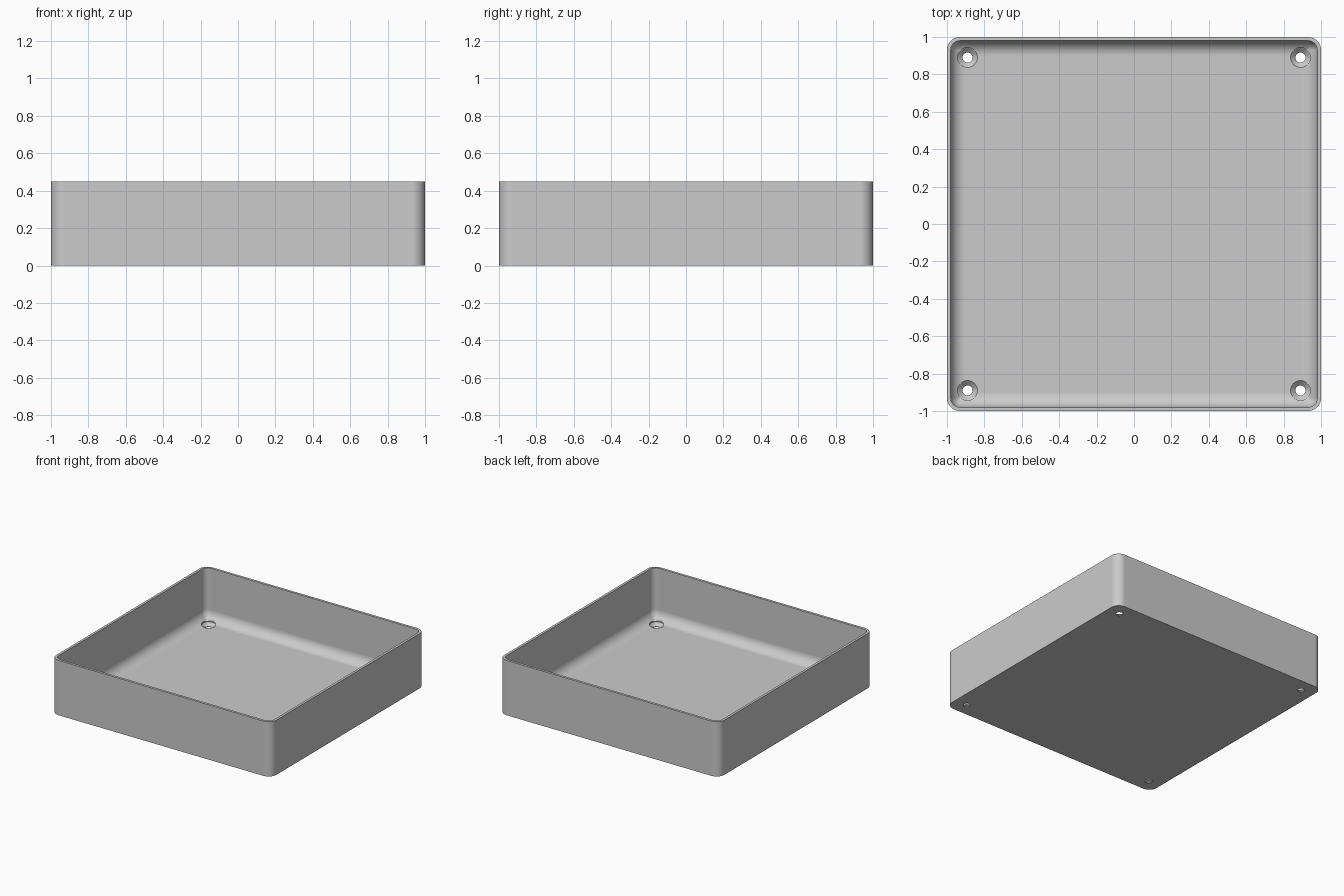
import bpy
import bmesh
from math import cos, sin, pi, radians

cube = bpy.data.objects.get("Cube")
if cube:
    bpy.data.objects.remove(cube, do_unlink=True)

HEIGHT, FLOOR, WALL = 0.45, 0.03, 0.02
CORNER, FILLET = 0.07, 0.08
HOLE_POS, HOLE_R, SINK_R = 0.89, 0.027, 0.053
ARC = 10

grey = bpy.data.materials.new("light grey")
grey.use_nodes = True
colour = (0.6, 0.6, 0.6, 1)
grey.diffuse_color = colour
grey.node_tree.nodes["Principled BSDF"].inputs["Base Color"].default_value = colour


def make_object(name, bm):
    bmesh.ops.recalc_face_normals(bm, faces=bm.faces[:])
    mesh = bpy.data.meshes.new(name)
    bm.to_mesh(mesh)
    bm.free()
    mesh.materials.append(grey)
    obj = bpy.data.objects.new(name, mesh)
    bpy.context.collection.objects.link(obj)
    return obj


def bridge(bm, a, b):
    n = len(a)
    for i in range(n):
        j = (i + 1) % n
        bm.faces.new((a[i], a[j], b[j], b[i]))


def loft(bm, rings):
    """Skin a stack of point rings and cap both ends."""
    loops = [[bm.verts.new(p) for p in ring] for ring in rings]
    for a, b in zip(loops, loops[1:]):
        bridge(bm, a, b)
    bm.faces.new(loops[0])
    bm.faces.new(loops[-1])


def rounded_square(inset, z):
    r = max(CORNER - inset, 0.01)
    c = 1 - inset - r
    points = []
    for k, (sx, sy) in enumerate(((1, 1), (-1, 1), (-1, -1), (1, -1))):
        for i in range(ARC + 1):
            a = (k + i / ARC) * pi / 2
            points.append((sx * c + r * cos(a), sy * c + r * sin(a), z))
    return points


def circle(x, y, r, z, n=40):
    return [(x + r * cos(2 * pi * i / n), y + r * sin(2 * pi * i / n), z)
            for i in range(n)]


# Tray shell: outer wall, thin rim, inner wall, curved transition to the floor
profile = [(0, 0), (0, HEIGHT), (WALL, HEIGHT)]
for i in range(ARC + 1):
    a = i / ARC * pi / 2
    profile.append((WALL + FILLET * (1 - cos(a)), FLOOR + FILLET * (1 - sin(a))))
bm = bmesh.new()
loft(bm, [rounded_square(inset, z) for inset, z in profile])
tray = make_object("tray", bm)

# Countersunk screw holes in the four corners
bm = bmesh.new()
sink = [(HOLE_R, -0.05), (HOLE_R, 0.005), (SINK_R, FLOOR), (SINK_R, 0.15)]
for sx in (-1, 1):
    for sy in (-1, 1):
        loft(bm, [circle(sx * HOLE_POS, sy * HOLE_POS, r, z) for r, z in sink])
cutter = make_object("hole_cutter", bm)
cutter.hide_render = True

cut = tray.modifiers.new("screw holes", 'BOOLEAN')
cut.operation = 'DIFFERENCE'
cut.solver = 'EXACT'
cut.object = cutter
bpy.ops.object.select_all(action='DESELECT')
bpy.context.view_layer.objects.active = tray
tray.select_set(True)
bpy.ops.object.modifier_apply(modifier=cut.name)
bpy.data.objects.remove(cutter, do_unlink=True)

# Smooth curves with flat walls and floor
bpy.ops.object.shade_smooth_by_angle(angle=radians(30))
normals = tray.modifiers.new("flat large faces", 'WEIGHTED_NORMAL')
normals.keep_sharp = True
